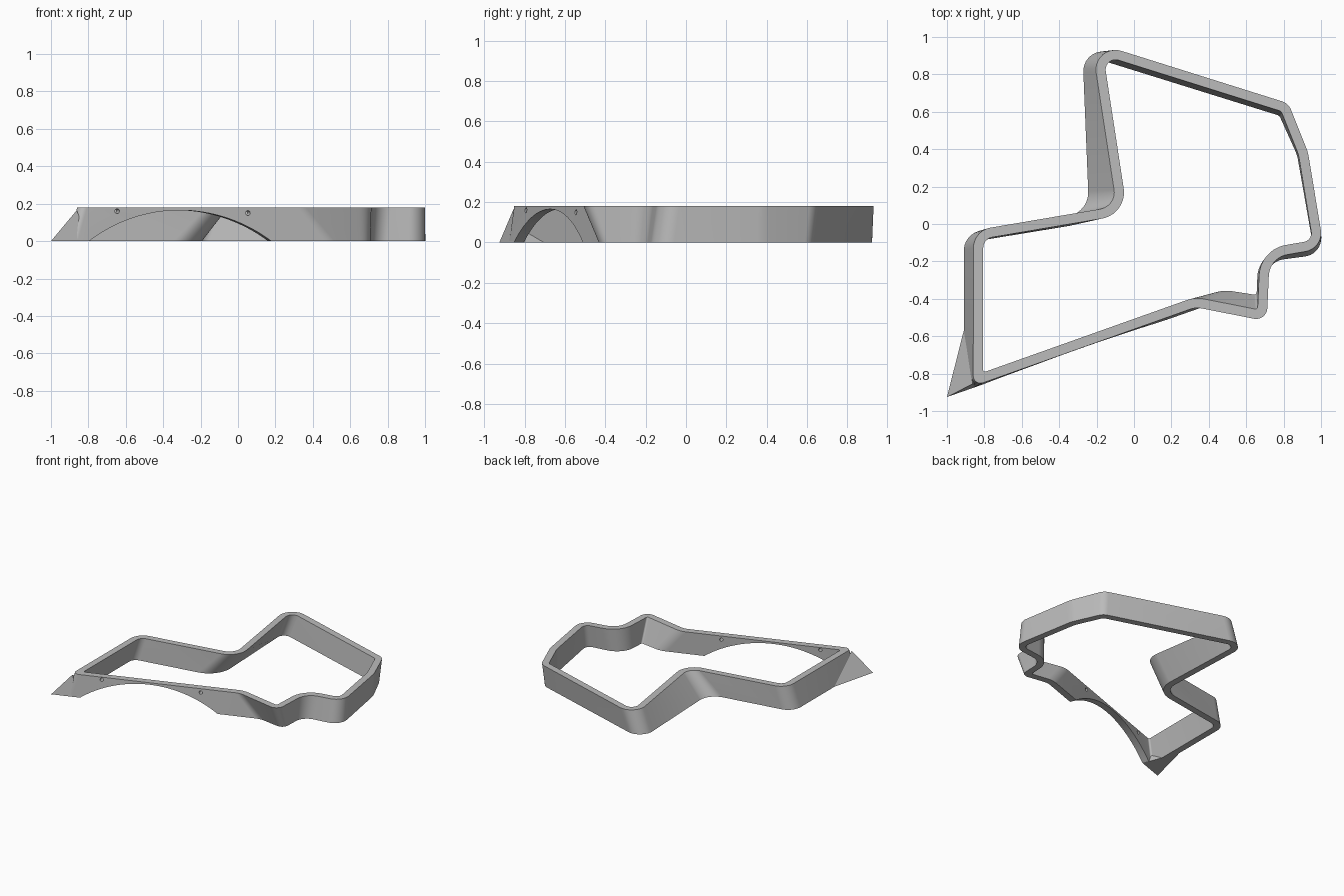
import bpy, bmesh, math
from mathutils import Vector, Matrix

if "Cube" in bpy.data.objects:
    bpy.data.objects.remove(bpy.data.objects["Cube"])

HEIGHT, WALL, SEG = 0.18, 0.052, 10

grey = bpy.data.materials.new("plain_grey")
grey.diffuse_color = (0.5, 0.5, 0.5, 1)
grey.use_nodes = True
grey.node_tree.nodes["Principled BSDF"].inputs["Base Color"].default_value = grey.diffuse_color

# Outer corners, clockwise: top x, y, radius, then bottom x, y, radius
corners = [
    (-0.228, 0.976, 0.105, -0.277, 0.962, 0.105),
    (0.826, 0.645, 0.08, 0.815, 0.622, 0.08),
    (0.93, 0.385, 0.25, 0.922, 0.385, 0.25),
    (1.015, -0.130, 0.10, 1.018, -0.160, 0.10),
    (0.725, -0.180, 0.12, 0.715, -0.200, 0.10),
    (0.710, -0.520, 0.06, 0.705, -0.440, 0.05),
    (0.330, -0.445, 0.12, 0.480, -0.405, 0.15),
    (-0.860, -0.868, 0.04, -0.910, -0.893, 0.04),
    (-0.858, -0.035, 0.11, -0.910, -0.050, 0.11),
    (-0.093, 0.095, 0.09, -0.240, 0.060, 0.13),
]


def offset_corners(pts, d):
    """Shift every edge to its right by d; return the new corners and radii."""
    out = []
    for i, (p, r) in enumerate(pts):
        a = (p - pts[i - 1][0]).normalized()
        b = (pts[(i + 1) % len(pts)][0] - p).normalized()
        na, nb = Vector((a.y, -a.x)), Vector((b.y, -b.x))
        convex = a.x * b.y - a.y * b.x < 0
        out.append((p + (na + nb) * d / (1 + na.dot(nb)),
                    max(r - d, 0.012) if convex else r + d))
    return out


def rounded(pts):
    """Outline with every corner replaced by an arc."""
    out = []
    for i, (p, r) in enumerate(pts):
        u = (pts[i - 1][0] - p).normalized()
        v = (pts[(i + 1) % len(pts)][0] - p).normalized()
        half = u.angle(v) / 2
        centre = p + (u + v).normalized() * r / math.sin(half)
        start = p + u * r / math.tan(half) - centre
        end = p + v * r / math.tan(half) - centre
        sweep = start.angle_signed(end)
        for k in range(SEG + 1):
            out.append(centre + Matrix.Rotation(-sweep * k / SEG, 2) @ start)
    return out


def finish(bm, name):
    bmesh.ops.recalc_face_normals(bm, faces=bm.faces)
    me = bpy.data.meshes.new(name)
    bm.to_mesh(me)
    bm.free()
    me.materials.append(grey)
    ob = bpy.data.objects.new(name, me)
    bpy.context.collection.objects.link(ob)
    return ob


# Wall band: lofted between the top and bottom outlines
top = [(Vector(c[0:2]), c[2]) for c in corners]
low = [(Vector(c[3:5]), c[5]) for c in corners]
bm = bmesh.new()
rings = []
for pts, z in ((rounded(low), 0), (rounded(top), HEIGHT),
               (rounded(offset_corners(top, WALL)), HEIGHT),
               (rounded(offset_corners(low, WALL)), 0)):
    rings.append([bm.verts.new((p.x, p.y, z)) for p in pts])
n = len(rings[0])
for k in range(4):
    r0, r1 = rings[k], rings[(k + 1) % 4]
    for i in range(n):
        j = (i + 1) % n
        bm.faces.new((r0[i], r0[j], r1[j], r1[i]))
wall = finish(bm, "wall_band")

# Cutters through the front wall: wide arch and two pin holes
normal = Vector((0.33, -0.944, 0)).normalized()


def cut(name, x, z, radius, seg):
    bm = bmesh.new()
    loc = Vector((x, -0.925 + (x + 1) * 0.352 + 0.02, z))
    m = Matrix.Translation(loc) @ normal.to_track_quat('Z', 'Y').to_matrix().to_4x4()
    bmesh.ops.create_cone(bm, cap_ends=True, segments=seg, radius1=radius,
                          radius2=radius, depth=0.2, matrix=m)
    cutter = finish(bm, name)
    cutter.hide_render = True
    mod = wall.modifiers.new(name, 'BOOLEAN')
    mod.operation, mod.solver, mod.object = 'DIFFERENCE', 'EXACT', cutter
    return cutter


cutters = [cut("arch_cutter", -0.315, 0.165 - 0.89, 0.89, 160),
           cut("pin_hole_left", -0.65, 0.16, 0.013, 16),
           cut("pin_hole_right", 0.05, 0.15, 0.013, 16)]
bpy.context.view_layer.update()
dg = bpy.context.evaluated_depsgraph_get()
cut_mesh = bpy.data.meshes.new_from_object(wall.evaluated_get(dg))
wall.modifiers.clear()
wall.data = cut_mesh
for c in cutters:
    bpy.data.objects.remove(c)

# Pointed spur at the front left corner
bm = bmesh.new()
v = [bm.verts.new(p) for p in ((-0.91, -0.57, 0), (-1, -0.925, 0),
                               (-0.80, -0.855, 0), (-0.862, -0.855, 0.165))]
for f in ((0, 1, 2), (0, 1, 3), (1, 2, 3), (2, 0, 3)):
    bm.faces.new([v[i] for i in f])
finish(bm, "corner_spur")

bpy.ops.object.select_all(action='DESELECT')
wall.select_set(True)
bpy.context.view_layer.objects.active = wall
bpy.ops.object.shade_smooth_by_angle(angle=math.radians(30))
